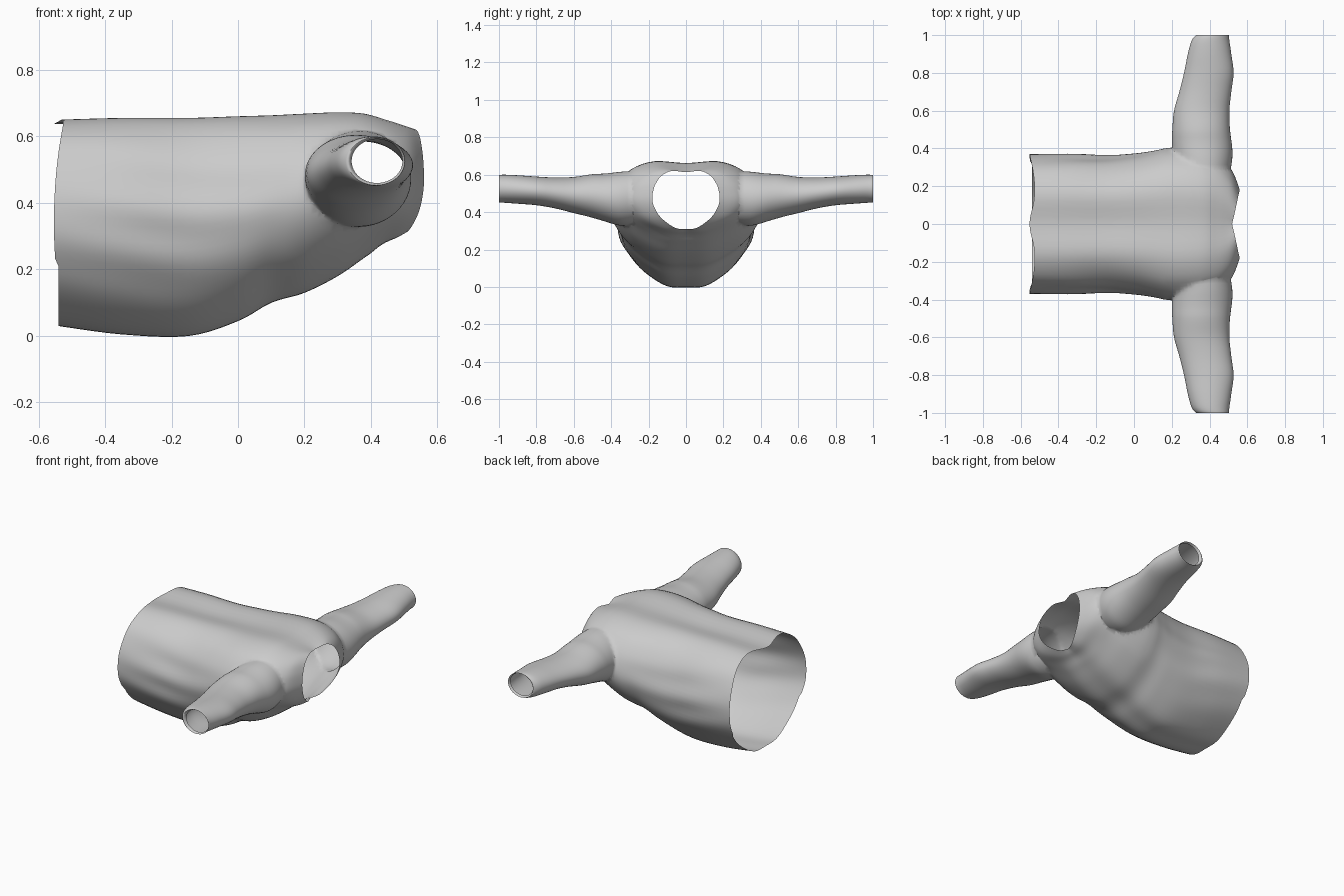
import bpy, bmesh, math
from mathutils import Vector

if "Cube" in bpy.data.objects:
    bpy.data.objects.remove(bpy.data.objects["Cube"])


def spline(pts, n, closed=False):
    """Resample tuples with a Catmull-Rom curve, n steps per span."""
    pts = [Vector(p) for p in pts]
    m = len(pts)
    get = (lambda i: pts[i % m]) if closed else (lambda i: pts[max(0, min(m - 1, i))])
    out = []
    for i in range(m if closed else m - 1):
        a, b, c, d = (get(i + k) for k in (-1, 0, 1, 2))
        for s in range(n):
            t = s / n
            out.append(0.5 * (2 * b + (c - a) * t + (2 * a - 5 * b + 4 * c - d) * t * t
                              + (3 * b - a - 3 * c + d) * t ** 3))
    return out if closed else out + [pts[-1]]


def loft(name, rings):
    """Closed tube through the rings; each end is a fan round a centre vertex."""
    bm = bmesh.new()
    vr = [[bm.verts.new(p) for p in r] for r in rings]
    n = len(vr[0])
    for a, b in zip(vr, vr[1:]):
        for i in range(n):
            bm.faces.new((a[i], a[(i + 1) % n], b[(i + 1) % n], b[i]))
    centres = []
    for r in (vr[0], vr[-1]):
        c = bm.verts.new(sum((v.co for v in r), Vector()) / n)
        centres.append(c.co.copy())
        for i in range(n):
            bm.faces.new((r[i], r[(i + 1) % n], c))
    bmesh.ops.recalc_face_normals(bm, faces=bm.faces)
    me = bpy.data.meshes.new(name)
    bm.to_mesh(me)
    bm.free()
    ob = bpy.data.objects.new(name, me)
    bpy.context.collection.objects.link(ob)
    return ob, centres


# Torso: normalised cross-section (width, height) and sections (x, half width, z low, z high)
half = [(0, 0), (.28, .01), (.55, .1), (.78, .22), (.93, .36), (1, .5),
        (.98, .64), (.9, .78), (.72, .92), (.42, 1), (0, .98)]
profile = spline(half + [(-u, v) for u, v in half[-2:0:-1]], 4, True)
sections = [(-.54, .37, .03, .65), (-.35, .37, .005, .655), (-.15, .36, 0, .655),
            (0, .37, .045, .66), (.1, .385, .1, .663), (.2, .405, .13, .668),
            (.3, .40, .18, .672), (.38, .38, .235, .668), (.44, .35, .275, .65),
            (.49, .28, .295, .632), (.52, .18, .31, .62)]
rings = []
for x, w, lo, hi in spline([Vector(s) for s in sections], 5):
    neck = max(0, (x - .4) / .12)
    hem = max(0, (-.3 - x) / .24)
    ring = []
    for u, v in profile:
        dx = neck * (.04 * abs(u) - .03 * (1 - v) * (1 - abs(u)))
        dx += hem * .014 * math.cos(4 * math.atan2(v - .5, u))  * (-1 if v > .3 else 0)
        # soft cloth folds along the lower flanks
        fold = .006 * math.sin(26 * v + 5 * x) * abs(u) * max(0, 1 - abs(x + .25) / .4)
        ring.append(Vector((x + dx, u * (w + fold), lo + v * (hi - lo))))
    rings.append(ring)
shirt, openings = loft("shirt", rings)

# Sleeves: sections (y, x low, x high, z low, z high), made for both sides
arm = [(.24, .25, .50, .35, .62), (.34, .21, .522, .325, .618), (.42, .20, .52, .345, .608),
       (.5, .203, .508, .37, .603), (.6, .212, .505, .395, .588), (.7, .24, .515, .42, .585),
       (.8, .265, .527, .437, .59), (.9, .285, .515, .445, .597), (.97, .305, .505, .45, .6),
       (1, .33, .502, .453, .598), (.985, .342, .495, .46, .592)]
for side in (-1, 1):
    rings = []
    for y, x0, x1, z0, z1 in spline([Vector(s) for s in arm], 4):
        rings.append([Vector(((x0 + x1) / 2 + (x1 - x0) / 2 * math.cos(a), side * min(y, 1),
                              (z0 + z1) / 2 + (z1 - z0) / 2 * math.sin(a)))
                      for a in (math.tau * i / 48 for i in range(48))])
    sleeve, ends = loft("sleeve", rings)
    openings.append(ends[1])
    # Join the sleeve to the torso
    mod = shirt.modifiers.new("join", 'BOOLEAN')
    mod.operation, mod.solver, mod.object = 'UNION', 'EXACT', sleeve
    bpy.context.view_layer.objects.active = shirt
    bpy.ops.object.modifier_apply(modifier=mod.name)
    bpy.data.objects.remove(sleeve)

# Open the hem, neck and cuffs by removing the centre of each end fan
bm = bmesh.new()
bm.from_mesh(shirt.data)
caps = [v for v in bm.verts if any((v.co - c).length < .001 for c in openings)]
bmesh.ops.delete(bm, geom=caps, context='VERTS')
bmesh.ops.remove_doubles(bm, verts=bm.verts, dist=.0005)
# Soften the armhole seams
seam = [v for v in bm.verts if v.co.x > .17 and .3 < abs(v.co.y) < .46 and not v.is_boundary]
for _ in range(4):
    bmesh.ops.smooth_vert(bm, verts=seam, factor=.5, use_axis_x=True, use_axis_y=True, use_axis_z=True)
bm.to_mesh(shirt.data)
bm.free()

shirt.select_set(True)
bpy.context.view_layer.objects.active = shirt
bpy.ops.object.shade_smooth_by_angle(angle=math.radians(50))
